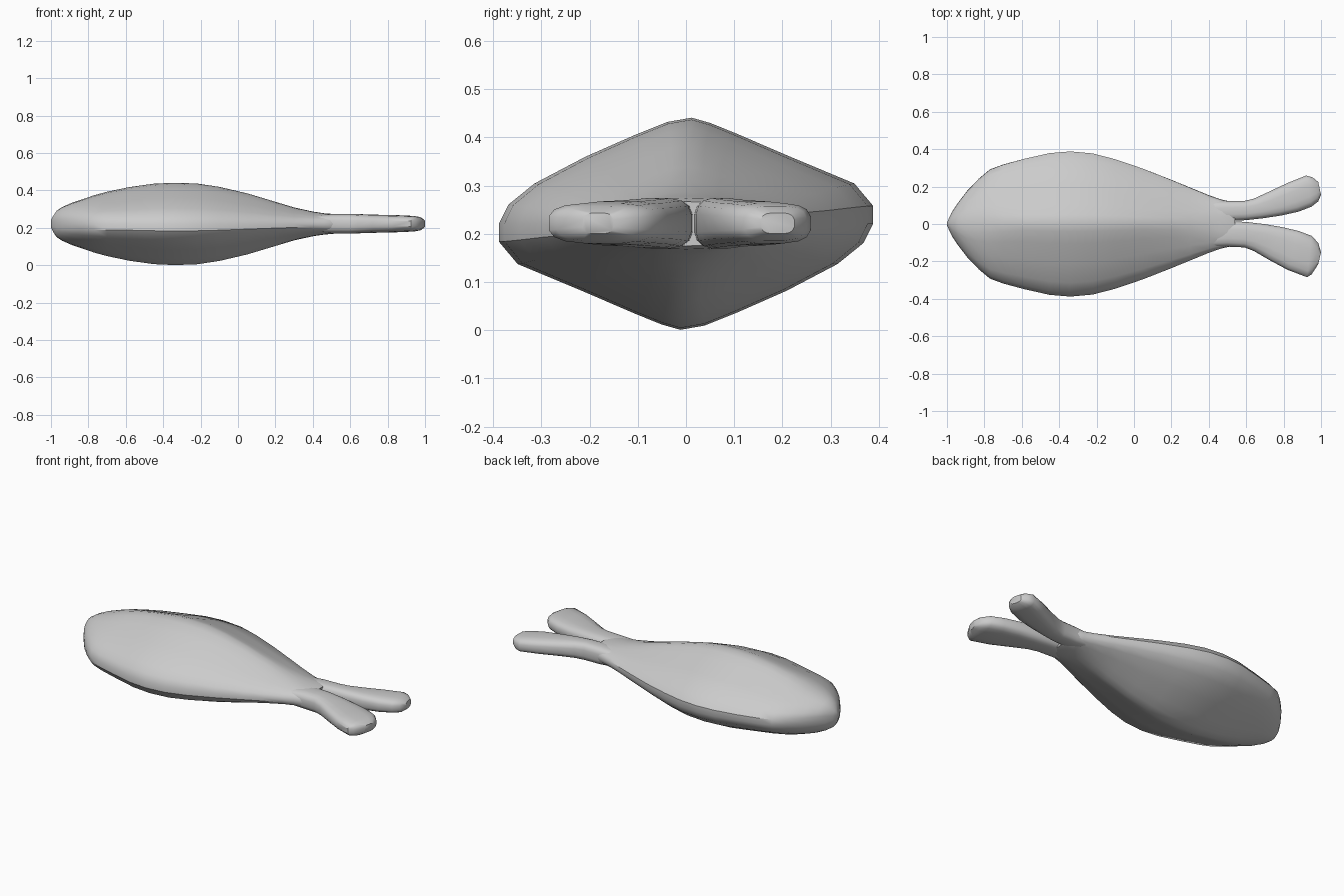
import bpy, math

cube = bpy.data.objects.get("Cube")
if cube:
    bpy.data.objects.remove(cube)

CENTRE = 0.221

grey = bpy.data.materials.new("plain grey")
grey.use_nodes = True
colour = (0.6, 0.6, 0.6, 1)
grey.diffuse_color = colour
grey.node_tree.nodes["Principled BSDF"].inputs["Base Color"].default_value = colour


def loft(name, rings, angle):
    """Skin a list of equal rings and close both ends."""
    n = len(rings[0])
    verts = [p for ring in rings for p in ring]
    faces = [(r * n + i, r * n + (i + 1) % n, (r + 1) * n + (i + 1) % n, (r + 1) * n + i)
             for r in range(len(rings) - 1) for i in range(n)]
    faces += [tuple(reversed(range(n))), tuple(range(len(verts) - n, len(verts)))]
    mesh = bpy.data.meshes.new(name)
    mesh.from_pydata(verts, [], faces)
    mesh.materials.append(grey)
    obj = bpy.data.objects.new(name, mesh)
    bpy.context.collection.objects.link(obj)
    bpy.ops.object.select_all(action='DESELECT')
    obj.select_set(True)
    bpy.context.view_layer.objects.active = obj
    bpy.ops.object.mode_set(mode='EDIT')
    bpy.ops.mesh.select_all(action='SELECT')
    bpy.ops.mesh.normals_make_consistent(inside=False)
    bpy.ops.object.mode_set(mode='OBJECT')
    bpy.ops.object.shade_smooth_by_angle(angle=math.radians(angle))
    return obj


def rounded(a, power):
    """Unit superellipse point at angle a."""
    c, s = math.cos(a), math.sin(a)
    return (math.copysign(abs(c) ** power, c), math.copysign(abs(s) ** power, s))


# Body: skewed diamond section, the lower half is the upper half turned over
half = [(1, 0.0), (1, 0.17), (0.9, 0.38), (0.56, 0.63), (0.27, 0.85), (0.13, 0.95),
        (0.03, 1.0), (-0.1, 0.96), (-0.27, 0.84), (-0.54, 0.63), (-0.81, 0.38), (-0.95, 0.18)]
diamond = half + [(-y, -z) for y, z in half]

# Stations: x, half width, half height, roundness
stations = [
    (-1.0, 0.006, 0.02, 0.8), (-0.99, 0.03, 0.04, 0.8), (-0.97, 0.07, 0.07, 0.7),
    (-0.94, 0.115, 0.09, 0.6), (-0.89, 0.18, 0.112, 0.5), (-0.83, 0.242, 0.132, 0.35),
    (-0.77, 0.292, 0.153, 0.2), (-0.7, 0.318, 0.172, 0.1), (-0.58, 0.35, 0.197, 0),
    (-0.45, 0.379, 0.215, 0), (-0.34, 0.388, 0.22, 0), (-0.22, 0.377, 0.216, 0),
    (-0.1, 0.346, 0.198, 0), (0.05, 0.295, 0.163, 0), (0.2, 0.236, 0.118, 0.1),
    (0.3, 0.195, 0.088, 0.25), (0.4, 0.154, 0.066, 0.5), (0.46, 0.133, 0.057, 0.75),
    (0.51, 0.121, 0.053, 1), (0.54, 0.1, 0.046, 1)]


def body_ring(x, width, height, blend):
    ring = []
    for i, (y, z) in enumerate(diamond):
        ry, rz = rounded(2 * math.pi * i / len(diamond), 0.75)
        ring.append((x, width * (y + (ry - y) * blend),
                     CENTRE + height * (z + (rz - z) * blend)))
    return ring


loft("body", [body_ring(*s) for s in stations], 36)


# Tail lobes: inner edge, outer edge and half thickness at each station
def lobe(name, spans):
    rings = []
    for xi, yi, xo, yo, thick in spans:
        ring = []
        for k in range(16):
            u, v = rounded(2 * math.pi * (k + 0.5) / 16, 0.65)
            t = (u + 1) / 2
            ring.append((xi + (xo - xi) * t, yi + (yo - yi) * t, CENTRE + 0.001 + thick * v))
        rings.append(ring)
    return loft(name, rings, 36)


lobe("left_tail_lobe", [
    (0.42, 0.0, 0.42, 0.125, 0.046), (0.5, 0.015, 0.5, 0.124, 0.052),
    (0.6, 0.02, 0.59, 0.124, 0.053), (0.69, 0.03, 0.64, 0.136, 0.051),
    (0.79, 0.045, 0.72, 0.173, 0.048), (0.88, 0.065, 0.82, 0.22, 0.046),
    (0.95, 0.092, 0.92, 0.26, 0.042), (0.985, 0.12, 0.955, 0.25, 0.036),
    (1.0, 0.155, 0.985, 0.225, 0.022)])

lobe("right_tail_lobe", [
    (0.42, 0.01, 0.42, -0.125, 0.046), (0.5, 0.016, 0.5, -0.122, 0.052),
    (0.6, 0.012, 0.59, -0.126, 0.053), (0.7, 0.0, 0.64, -0.145, 0.051),
    (0.79, -0.015, 0.72, -0.192, 0.048), (0.88, -0.036, 0.82, -0.246, 0.046),
    (0.95, -0.062, 0.925, -0.286, 0.042), (0.985, -0.1, 0.95, -0.27, 0.036),
    (1.0, -0.15, 0.985, -0.215, 0.022)])
